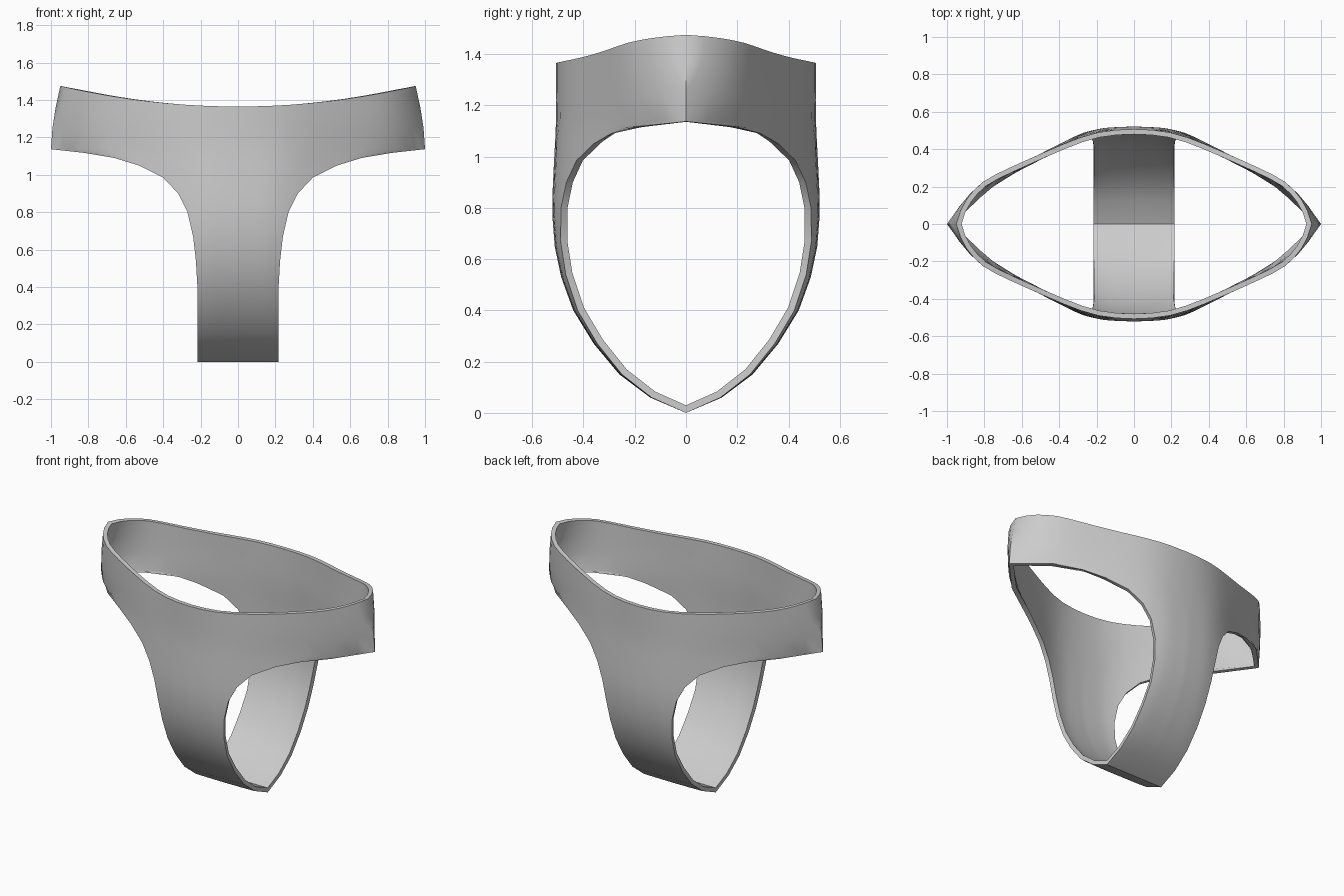
import bpy
import math

cube = bpy.data.objects.get("Cube")
if cube:
    bpy.data.objects.remove(cube, do_unlink=True)


def interp(points, t):
    """Smooth cubic interpolation through (t, value) points."""
    n = len(points)
    t = min(max(t, points[0][0]), points[-1][0])
    i = next(k for k in range(n - 1) if t <= points[k + 1][0])

    def slope(k):
        a, b = points[max(k - 1, 0)], points[min(k + 1, n - 1)]
        return (b[1] - a[1]) / (b[0] - a[0])

    (t0, v0), (t1, v1) = points[i], points[i + 1]
    h = t1 - t0
    u = (t - t0) / h
    return (v0 * (1 + 2 * u) * (1 - u) ** 2 + v1 * u * u * (3 - 2 * u)
            + h * u * (1 - u) * (slope(i) * (1 - u) - slope(i + 1) * u))


# Depth of the strap along its centre line, by height
PROFILE = [(0, 0), (.06, .14), (.15, .26), (.27, .36), (.4, .44), (.54, .49),
           (.67, .515), (.8, .522), (.94, .517), (1.15, .507), (1.37, .507)]
# Plan of the waistband, as width fraction and depth fraction
RIM_PLAN = [(0, 1), (.16, .98), (.32, .9), (.53, .745), (.74, .57),
            (.85, .455), (.92, .32), (.97, .17), (1, 0)]
LOW_PLAN = [(0, 1), (.15, .985), (.23, .955), (.3, .915), (.4, .83), (.5, .735),
            (.7, .53), (.8, .41), (.9, .24), (1, 0)]
# Rows: outer edge x, outer edge z, centre line z
BAND_ROWS = [(.95, 1.475, 1.365), (.975, 1.36, 1.29), (.992, 1.25, 1.22), (1, 1.137, 1.15)]
LEG_ROWS = [(.82, 1.117, 1.1), (.66, 1.09, 1.05), (.53, 1.05, 1), (.4, .985, .93),
            (.32, .9, .85), (.27, .8, .77), (.24, .67, .65), (.225, .54, .53)]
STRAP_ROWS = [(.217, z, z) for z in (.4, .27, .15, .06, 0)]
COLUMNS = [0, .1, .2, .3, .4, .5, .6, .7, .78, .85, .9, .94, .975, 1]


def shell_point(row, s):
    edge_x, edge_z, mid_z = row
    x = edge_x * s
    z = mid_z + (edge_z - mid_z) * s * s
    low = min(max((1.475 - z) / .338, 0), 1)
    half_width = max(edge_x, .95 + .05 * low) if row in BAND_ROWS else 1
    f = x / half_width
    if row in BAND_ROWS:
        f = s
    plan = interp(RIM_PLAN, f) * (1 - low) + interp(LOW_PLAN, f) * low
    return (x, -interp(PROFILE, z) * plan, z)


# One quarter of the garment shell
rows = BAND_ROWS + LEG_ROWS + STRAP_ROWS
cols = len(COLUMNS)
verts = [shell_point(row, s) for row in rows for s in COLUMNS]
faces = [(r * cols + c, (r + 1) * cols + c, (r + 1) * cols + c + 1, r * cols + c + 1)
         for r in range(len(rows) - 1) for c in range(cols - 1)]
mesh = bpy.data.meshes.new("brief_shell")
mesh.from_pydata(verts, [], faces)
shell = bpy.data.objects.new("brief_shell", mesh)
bpy.context.collection.objects.link(shell)

# Flat grey material
grey = bpy.data.materials.new("light_grey")
grey.use_nodes = True
colour = (.6, .6, .6, 1)
grey.diffuse_color = colour
grey.node_tree.nodes["Principled BSDF"].inputs["Base Color"].default_value = colour
mesh.materials.append(grey)

# Mirror to all four quarters and thicken inward
mirror = shell.modifiers.new("mirror", 'MIRROR')
mirror.use_axis = (True, True, False)
mirror.merge_threshold = .001
solid = shell.modifiers.new("thickness", 'SOLIDIFY')
solid.thickness = .027
solid.offset = -1
solid.use_even_offset = True

bpy.ops.object.select_all(action='DESELECT')
shell.select_set(True)
bpy.context.view_layer.objects.active = shell
for name in ("mirror", "thickness"):
    bpy.ops.object.modifier_apply(modifier=name)
bpy.ops.object.shade_smooth_by_angle(angle=math.radians(45))
